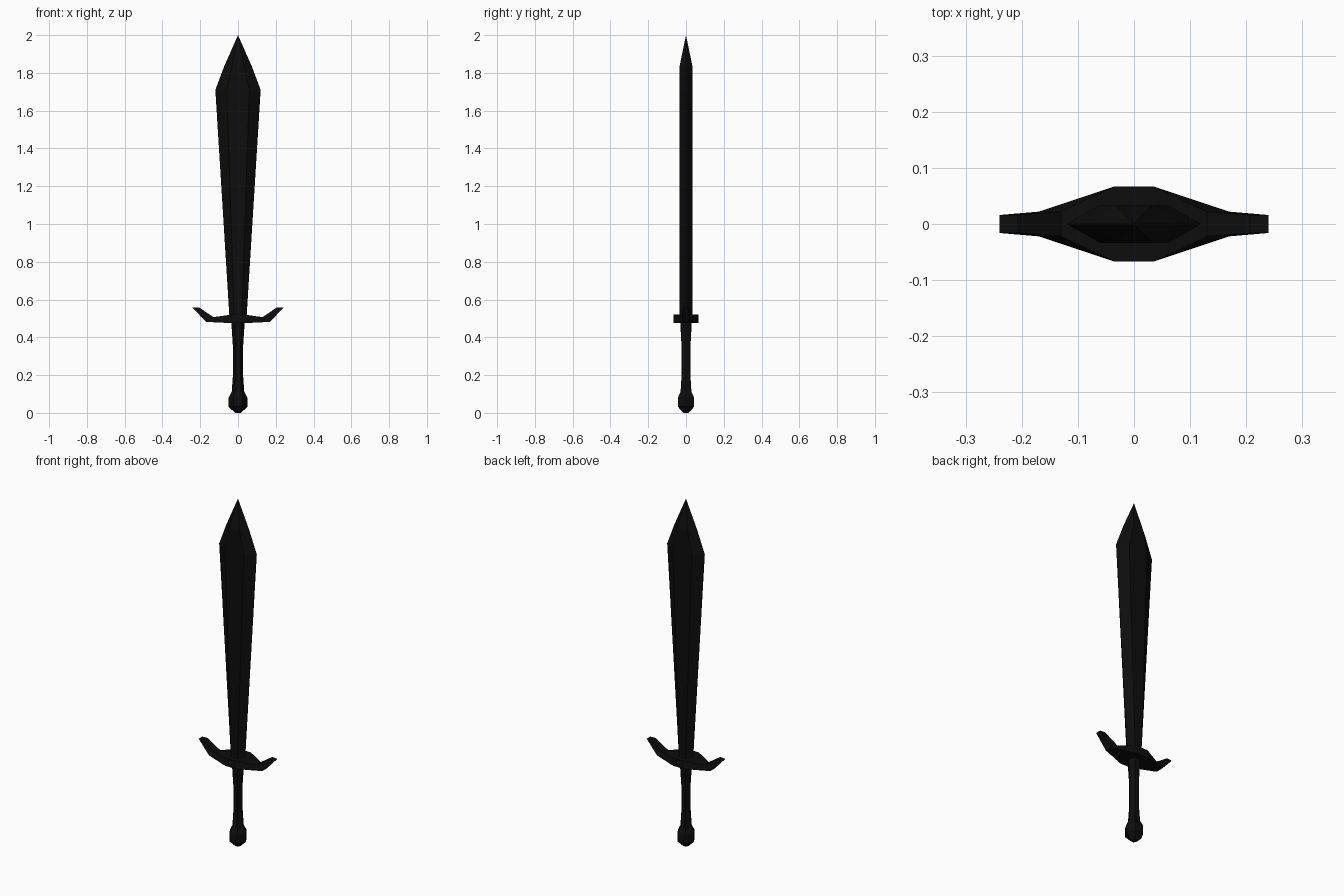
import bpy, bmesh
from math import cos, sin, tau

cube = bpy.data.objects.get("Cube")
if cube:
    bpy.data.objects.remove(cube)

BLACK = (0.004, 0.004, 0.004, 1)
black = bpy.data.materials.new("black metal")
black.use_nodes = True
black.diffuse_color = BLACK
black.node_tree.nodes["Principled BSDF"].inputs["Base Color"].default_value = BLACK


def loft(name, rings, tip=None):
    """Skin a stack of equal-sized rings; close with caps or a pointed tip."""
    bm = bmesh.new()
    loops = [[bm.verts.new(p) for p in ring] for ring in rings]
    n = len(loops[0])
    for a, b in zip(loops, loops[1:]):
        for i in range(n):
            j = (i + 1) % n
            bm.faces.new((a[i], a[j], b[j], b[i]))
    bm.faces.new(loops[0][::-1])
    if tip:
        point = bm.verts.new(tip)
        for i in range(n):
            bm.faces.new((loops[-1][i], loops[-1][(i + 1) % n], point))
    else:
        bm.faces.new(loops[-1])
    bmesh.ops.recalc_face_normals(bm, faces=bm.faces)
    mesh = bpy.data.meshes.new(name)
    bm.to_mesh(mesh)
    bm.free()
    mesh.materials.append(black)
    obj = bpy.data.objects.new(name, mesh)
    bpy.context.collection.objects.link(obj)
    return obj


def blade_ring(edge, flat, thick, z_edge, z_flat):
    return [(edge, 0, z_edge), (flat, thick, z_flat), (-flat, thick, z_flat),
            (-edge, 0, z_edge), (-flat, -thick, z_flat), (flat, -thick, z_flat)]


def hex_ring(radius, z):
    return [(radius * cos(tau * i / 6), radius * sin(tau * i / 6), z) for i in range(6)]


def guard_ring(x_low, z_low, x_top, z_top, y):
    return [(x_low, -y, z_low), (x_low, y, z_low), (x_top, y, z_top), (x_top, -y, z_top)]


# Blade: bevelled hexagonal section widening towards a pointed tip
loft("blade", [
    blade_ring(0.045, 0.02, 0.034, 0.5, 0.5),
    blade_ring(0.12, 0.06, 0.034, 1.71, 1.71),
    blade_ring(0.073, 0.033, 0.034, 1.835, 1.835),
], tip=(0, 0, 2))

# Cross guard with upswept ends
half = [(0.035, 0.475, 0.035, 0.52, 0.067),
        (0.17, 0.482, 0.13, 0.507, 0.022),
        (0.24, 0.557, 0.207, 0.559, 0.016)]
left = [guard_ring(*s) for s in half]
right = [[(-x, y, z) for x, y, z in ring] for ring in reversed(left)]
loft("cross_guard", right + left)

# Grip, slightly waisted
loft("grip", [hex_ring(r, z) for r, z in
              [(0.034, 0.1), (0.027, 0.2), (0.027, 0.35), (0.036, 0.49)]])

# Pommel
loft("pommel", [hex_ring(r, z) for r, z in
                [(0.016, 0), (0.05, 0.033), (0.05, 0.08), (0.032, 0.115)]])
